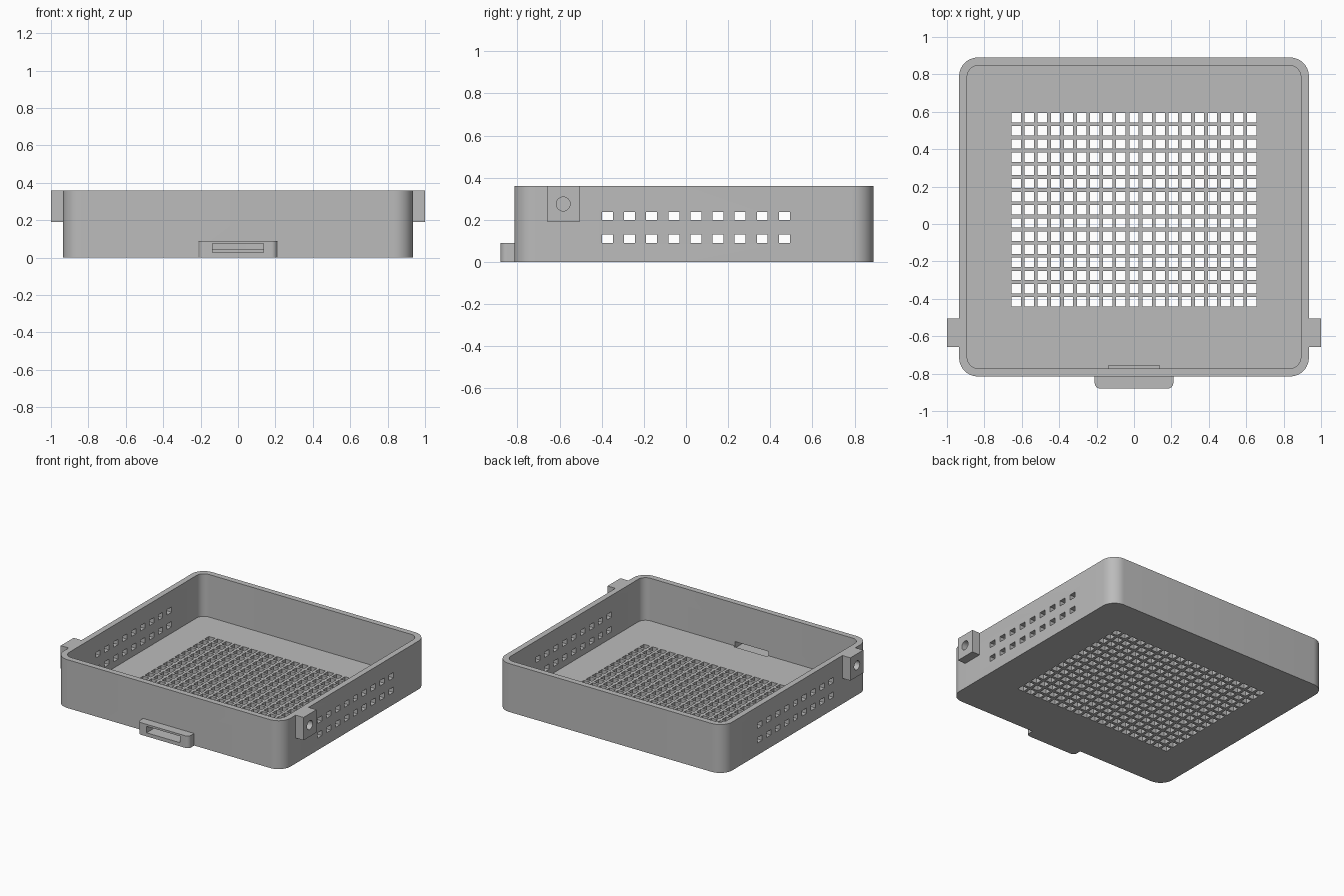
import bpy, bmesh
from math import radians
from mathutils import Matrix, Vector

old = bpy.data.objects.get("Cube")
if old:
    bpy.data.objects.remove(old, do_unlink=True)

grey = bpy.data.materials.new("plain_grey")
grey.use_nodes = True
GREY = (0.5, 0.5, 0.5, 1)
grey.diffuse_color = GREY
grey.node_tree.nodes["Principled BSDF"].inputs["Base Color"].default_value = GREY


def make_object(name, bm):
    mesh = bpy.data.meshes.new(name)
    bmesh.ops.recalc_face_normals(bm, faces=bm.faces)
    bm.to_mesh(mesh)
    bm.free()
    mesh.materials.append(grey)
    obj = bpy.data.objects.new(name, mesh)
    bpy.context.collection.objects.link(obj)
    return obj


def add_box(bm, x, y, z):
    """Add a box spanning the given (min, max) ranges."""
    centre = Vector([(a + b) / 2 for a, b in (x, y, z)])
    size = [b - a for a, b in (x, y, z)]
    bmesh.ops.create_cube(bm, size=1, matrix=Matrix.Translation(centre) @ Matrix.Diagonal((*size, 1)))


def rounded_box(name, x, y, z, radius=0, front_only=False):
    """Box with its upright edges rounded."""
    bm = bmesh.new()
    add_box(bm, x, y, z)
    if radius:
        middle = sum(y) / 2
        edges = [e for e in bm.edges
                 if abs(e.verts[0].co.z - e.verts[1].co.z) > 0.01
                 and (not front_only or e.verts[0].co.y < middle)]
        bmesh.ops.bevel(bm, geom=edges, offset=radius, segments=10, profile=0.5, affect='EDGES')
    return make_object(name, bm)


def cut(obj, cutter, keep=False):
    """Subtract the cutter, bake the result and drop the cutter."""
    cutter.hide_render = True
    mod = obj.modifiers.new("cut", 'BOOLEAN')
    mod.operation = 'DIFFERENCE'
    mod.solver = 'EXACT'
    mod.object = cutter
    deps = bpy.context.evaluated_depsgraph_get()
    mesh = bpy.data.meshes.new_from_object(obj.evaluated_get(deps))
    obj.modifiers.clear()
    obj.data = mesh
    if not keep:
        bpy.data.objects.remove(cutter, do_unlink=True)


HALF, FRONT, BACK, TOP, WALL = 0.935, -0.815, 0.89, 0.36, 0.043

# Open tray with rounded corners
tray = rounded_box("tray", (-HALF, HALF), (FRONT, BACK), (0, TOP), 0.1)
inner = HALF - WALL
cut(tray, rounded_box("cavity", (-inner, inner), (FRONT + WALL, BACK - WALL), (WALL, 0.5), 0.06))

# Square vents through the floor
bm = bmesh.new()
r = 0.025
for i in range(19):
    for j in range(15):
        x, y = (i - 9) * 0.07, 0.076 + (j - 7) * 0.0703
        add_box(bm, (x - r, x + r), (y - r, y + r), (-0.1, 0.1))
cut(tray, make_object("floor_vents", bm))

# Two rows of vents through both side walls
bm = bmesh.new()
for i in range(9):
    y = 0.047 + (i - 4) * 0.105
    for z in (0.11, 0.218):
        add_box(bm, (-1.1, 1.1), (y - 0.026, y + 0.026), (z - 0.02, z + 0.02))
cut(tray, make_object("side_vents", bm))

# Front tab and the slot that runs through it into the tray
tab = rounded_box("front_tab", (-0.21, 0.21), (-0.88, FRONT + 0.02), (0, 0.09), 0.03, True)
slot = rounded_box("tab_slot", (-0.137, 0.137), (-1, -0.757), (0.027, 0.075))
cut(tab, slot, keep=True)
cut(tray, slot)

# Side lugs, each with a blind round hole
parts = [tray, tab]
for side, name in ((1, "left_lug"), (-1, "right_lug")):
    lug = rounded_box(name, sorted((side * (HALF - 0.02), side * 1.0)), (-0.657, -0.505), (0.19, TOP))
    bm = bmesh.new()
    spot = Matrix.Translation((side * 1.0, -0.583, 0.275)) @ Matrix.Rotation(radians(90), 4, 'Y')
    bmesh.ops.create_cone(bm, cap_ends=True, segments=32, radius1=0.033, radius2=0.033,
                          depth=0.2, matrix=spot)
    cut(lug, make_object("lug_hole", bm))
    parts.append(lug)

# Smooth the rounded corners, keep edges sharp
bpy.ops.object.select_all(action='DESELECT')
for part in parts:
    part.select_set(True)
bpy.context.view_layer.objects.active = tray
bpy.ops.object.shade_smooth_by_angle(angle=radians(30))
